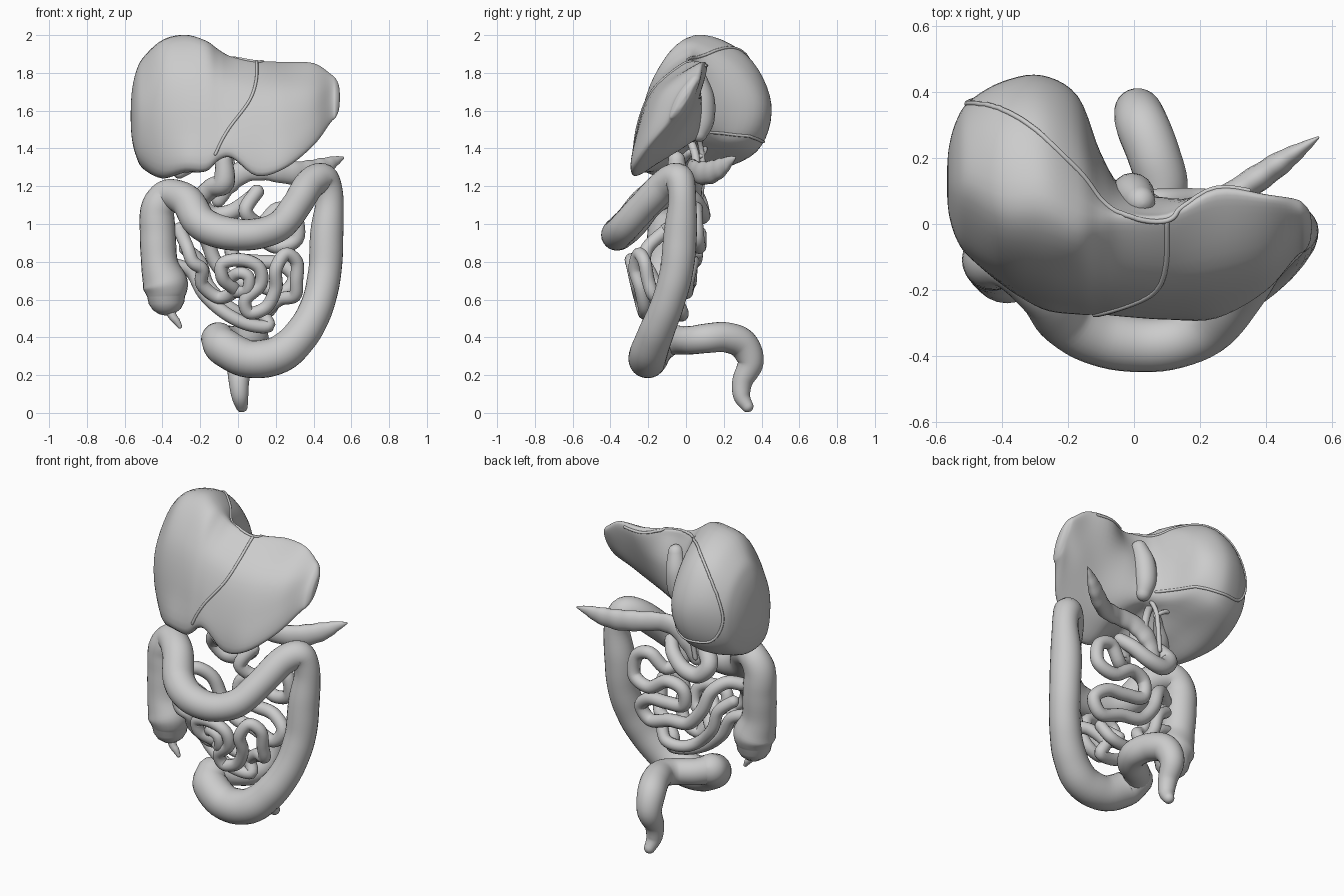
import bpy, math
from mathutils import Vector
from mathutils.bvhtree import BVHTree


def spline(pts, n, closed=False):
    """Catmull-Rom resampling with n steps per span."""
    p = [Vector(q) for q in pts]
    m, out = len(p), []
    for i in range(m if closed else m - 1):
        if closed:
            a, b, c, d = (p[(i + k) % m] for k in (-1, 0, 1, 2))
        else:
            a, b, c, d = (p[min(max(i + k, 0), m - 1)] for k in (-1, 0, 1, 2))
        for s in range(n):
            t = s / n
            out.append((b * 2 + (c - a) * t + (a * 2 - b * 5 + c * 4 - d) * t * t
                        + (b * 3 - a - c * 3 + d) * t ** 3) * 0.5)
    if not closed:
        out.append(p[-1])
    return out


def skin(name, rings):
    """Bridge rings of points into one closed smooth mesh."""
    k = len(rings[0])
    verts = [v for r in rings for v in r]
    faces = [(i * k + j, i * k + (j + 1) % k, (i + 1) * k + (j + 1) % k, (i + 1) * k + j)
             for i in range(len(rings) - 1) for j in range(k)]
    faces += [tuple(range(k))[::-1], tuple(range(len(verts) - k, len(verts)))]
    me = bpy.data.meshes.new(name)
    me.from_pydata([tuple(v) for v in verts], [], faces)
    me.polygons.foreach_set("use_smooth", [True] * len(faces))
    ob = bpy.data.objects.new(name, me)
    bpy.context.collection.objects.link(ob)
    return ob


def tube(name, pts, r=None, sides=16, n=6, squash=(1, 1, 1), lump=0.0, smooth=True):
    """Round-ended tube along points (x, y, z[, radius])."""
    pts = [tuple(p) if r is None else (*p[:3], r) for p in pts]
    path = spline(pts, n) if smooth else [Vector(p) for p in pts]
    c = [p.to_3d() for p in path]
    rad = [p[3] * (1 + lump * math.sin(i * 1.3)) for i, p in enumerate(path)]
    tan = [(c[min(i + 1, len(c) - 1)] - c[max(i - 1, 0)]).normalized() for i in range(len(c))]
    caps = [math.radians(a) for a in (85, 65, 42, 20)]
    st = [(c[0] - tan[0] * rad[0] * math.sin(a), tan[0], rad[0] * math.cos(a)) for a in caps]
    st += list(zip(c, tan, rad))
    st += [(c[-1] + tan[-1] * rad[-1] * math.sin(a), tan[-1], rad[-1] * math.cos(a))
           for a in reversed(caps)]
    u = tan[0].orthogonal().normalized()
    sq, rings = Vector(squash), []
    for o, t, q in st:
        u = (u - t * u.dot(t)).normalized()
        w = t.cross(u)
        ring = []
        for j in range(sides):
            a = 2 * math.pi * j / sides
            ring.append(o + (u * math.cos(a) + w * math.sin(a)) * q * sq)
        rings.append(ring)
    return skin(name, rings)


# Liver: (y, z) sections along x, from front lower edge over the top to the underside
right_lobe = [
    (-.50, [(-.05, 1.32), (-.10, 1.5), (-.06, 1.7), (.10, 1.88), (.28, 1.81), (.37, 1.63), (.33, 1.42), (.15, 1.30)]),
    (-.40, [(-.15, 1.26), (-.18, 1.5), (-.12, 1.78), (.05, 1.97), (.30, 1.89), (.43, 1.65), (.36, 1.38), (.10, 1.27)]),
    (-.28, [(-.23, 1.28), (-.23, 1.5), (-.15, 1.8), (.05, 2.0), (.32, 1.89), (.45, 1.63), (.37, 1.39), (.10, 1.33)]),
    (-.17, [(-.25, 1.28), (-.25, 1.5), (-.17, 1.78), (.0, 1.97), (.25, 1.86), (.385, 1.64), (.31, 1.44), (.04, 1.38)]),
    (-.10, [(-.255, 1.34), (-.255, 1.5), (-.17, 1.76), (.0, 1.92), (.11, 1.84), (.21, 1.65), (.17, 1.46), (-.03, 1.41)]),
    (-.03, [(-.265, 1.35), (-.26, 1.5), (-.17, 1.74), (.0, 1.88), (.05, 1.83), (.1, 1.65), (.09, 1.47), (-.07, 1.41)]),
]
left_lobe = [
    (.10, [(-.28, 1.26), (-.27, 1.45), (-.18, 1.7), (.0, 1.855), (.04, 1.82), (.08, 1.65), (.02, 1.45), (-.15, 1.32)]),
    (.25, [(-.28, 1.30), (-.26, 1.45), (-.16, 1.7), (.05, 1.845), (.11, 1.83), (.06, 1.65), (-.03, 1.48), (-.17, 1.35)]),
    (.40, [(-.20, 1.42), (-.18, 1.55), (-.11, 1.71), (.05, 1.84), (.09, 1.83), (.06, 1.7), (.0, 1.57), (-.12, 1.46)]),
    (.49, [(-.10, 1.54), (-.08, 1.63), (-.03, 1.72), (.04, 1.79), (.075, 1.78), (.06, 1.72), (.02, 1.64), (-.04, 1.56)]),
]


def shrunk(ring, x, s):
    c = sum(ring, Vector()) / len(ring)
    return [Vector((x, c.y + (p.y - c.y) * s, c.z + (p.z - c.z) * s)) for p in ring]


rings = [spline([(x, y, z) for y, z in sec], 6, True) for x, sec in right_lobe + left_lobe]
rings = ([shrunk(rings[0], x, s) for x, s in ((-.568, .08), (-.562, .42), (-.54, .75))] + rings
         + [shrunk(rings[-1], x, s) for x, s in ((.517, .8), (.533, .53), (.538, .25), (.54, .04))])
liver = skin("liver", list(zip(*[spline(col, 5) for col in zip(*rings)])))
tube("caudate_lobe", [(.02, .07, 1.76, .045), (.0, .09, 1.66, .062), (-.01, .09, 1.55, .06), (-.01, .07, 1.48, .045)])

# Ligament ridges laid on the liver surface
bvh = BVHTree.FromPolygons([v.co for v in liver.data.vertices],
                           [tuple(p.vertices) for p in liver.data.polygons])


def ridge(name, pts):
    tube(name, [bvh.find_nearest(p)[0] for p in spline(pts, 8)], r=.008, sides=8, smooth=False)


ridge("falciform_ligament", [(.1, 0, 1.86), (.1, -.14, 1.78), (.06, -.2, 1.65), (-.05, -.25, 1.5), (-.12, -.26, 1.37)])
ridge("coronary_ligament", [(-.05, .13, 1.48), (-.15, .35, 1.45), (-.3, .42, 1.43), (-.45, .4, 1.45), (-.51, .37, 1.58),
                            (-.49, .38, 1.72), (-.42, .37, 1.84), (-.25, .25, 1.94), (-.1, .1, 1.9), (0, .02, 1.88),
                            (.1, .01, 1.86), (.16, .07, 1.85), (.22, .12, 1.84), (.35, .11, 1.84)])

# Large intestine
tube("colon", [
    (-.38, -.12, .615, .1), (-.385, -.12, .68, .12), (-.415, -.12, .79, .098), (-.425, -.11, .95, .095),
    (-.425, -.11, 1.08, .09), (-.37, -.12, 1.155, .082), (-.27, -.2, 1.12, .088), (-.2, -.29, 1.01, .09),
    (-.08, -.35, .955, .088), (.08, -.365, .945, .082), (.22, -.32, .99, .08), (.31, -.22, 1.1, .08),
    (.38, -.11, 1.21, .082), (.45, -.04, 1.24, .08), (.485, -.02, 1.14, .073), (.47, -.03, .95, .088),
    (.46, -.05, .75, .088), (.42, -.1, .57, .088), (.34, -.16, .42, .094), (.22, -.2, .31, .1), (.06, -.2, .285, .1),
    (-.07, -.165, .345, .1), (-.105, -.1, .39, .09)], sides=24, lump=.005)
tube("rectum", [(-.1, -.1, .39, .082), (-.04, -.03, .385, .076), (.05, .03, .385, .075), (.085, .11, .395, .078),
                (.06, .21, .4, .08), (.025, .3, .365, .08), (.01, .342, .27, .07), (.005, .3, .17, .055),
                (.01, .295, .09, .045), (.02, .325, .035, .032)], sides=24)
tube("appendix", [(-.37, -.13, .56, .03), (-.345, -.14, .51, .022), (-.325, -.14, .485, .019), (-.308, -.14, .458, .012)])

# Small intestine
tube("duodenum", [(-.075, -.05, 1.34, .045), (-.075, -.04, 1.22, .058), (-.14, .01, 1.19, .052), (-.2, .06, 1.12, .05),
                  (-.14, .08, 1.05, .048), (-.04, .08, 1.06, .045), (.05, .05, 1.12, .042), (.1, 0, 1.17, .038)])
tube("jejunum", [
    (.1, 0, 1.17), (.04, -.04, 1.07), (.12, .02, 1.0), (.21, .05, 1.08), (.3, .05, 1.04), (.31, .06, .92), (.2, .07, .88),
    (.08, .07, .95), (-.02, .06, .92), (-.02, .05, .82), (.1, .04, .8), (.22, .03, .79), (.3, .01, .72), (.24, 0, .64),
    (.1, .01, .68), (-.03, .02, .7), (-.12, .02, .8), (-.17, 0, .92), (-.24, -.05, .98), (-.31, -.1, .97)], r=.038)
tube("ileum", [
    (-.31, -.1, .97), (-.27, -.2, .88), (-.24, -.22, .8), (-.19, -.2, .76), (-.19, -.16, .68), (-.1, -.14, .61),
    (-.02, -.2, .65), (-.08, -.26, .71), (-.08, -.28, .79), (.02, -.29, .81), (.11, -.28, .77), (.12, -.26, .68),
    (.04, -.24, .6), (.06, -.22, .53), (.15, -.22, .56), (.2, -.24, .66), (.2, -.27, .76), (.25, -.25, .84),
    (.31, -.22, .8), (.31, -.2, .7), (.3, -.17, .62), (.22, -.12, .6), (.14, -.08, .53), (.16, -.1, .46),
    (.05, -.12, .47), (-.07, -.12, .53), (-.18, -.1, .63), (-.25, -.09, .75), (-.36, -.11, .79)], r=.035)
tube("ileum_inner_loop", [(-.06, -.2, .69), (0, -.26, .74), (.055, -.27, .72), (.05, -.25, .65), (-.01, -.2, .64)], r=.032)
tube("ileum_lower_loop", [(.2, -.05, .6), (.15, -.02, .53), (.04, -.03, .52), (-.06, -.05, .57), (-.16, -.03, .68),
                          (-.2, -.03, .8), (-.28, -.06, .87)], r=.034)

# Pancreas, gallbladder and bile ducts
tube("pancreas", [(-.1, .05, 1.14, .05), (-.05, .05, 1.22, .065), (.04, .04, 1.28, .06), (.15, .04, 1.285, .055),
                  (.27, .075, 1.27, .06), (.37, .135, 1.275, .062), (.45, .19, 1.3, .052), (.51, .23, 1.33, .03),
                  (.555, .26, 1.35, .008)], squash=(.8, .6, 1), lump=.03)
tube("gallbladder", [(-.31, -.12, 1.275, .035), (-.25, -.06, 1.32, .045), (-.18, .0, 1.37, .03), (-.13, .05, 1.39, .014)])
tube("bile_duct", [(-.05, .06, 1.48), (-.09, .08, 1.4), (-.1, .09, 1.3), (-.12, .08, 1.15)], r=.014, sides=10)
tube("hepatic_duct", [(-.2, .1, 1.42), (-.13, .1, 1.39), (-.09, .08, 1.36)], r=.013, sides=10)
tube("portal_vein", [(-.1, .02, 1.45), (-.05, .05, 1.36), (-.02, .06, 1.25)], r=.022, sides=12)
